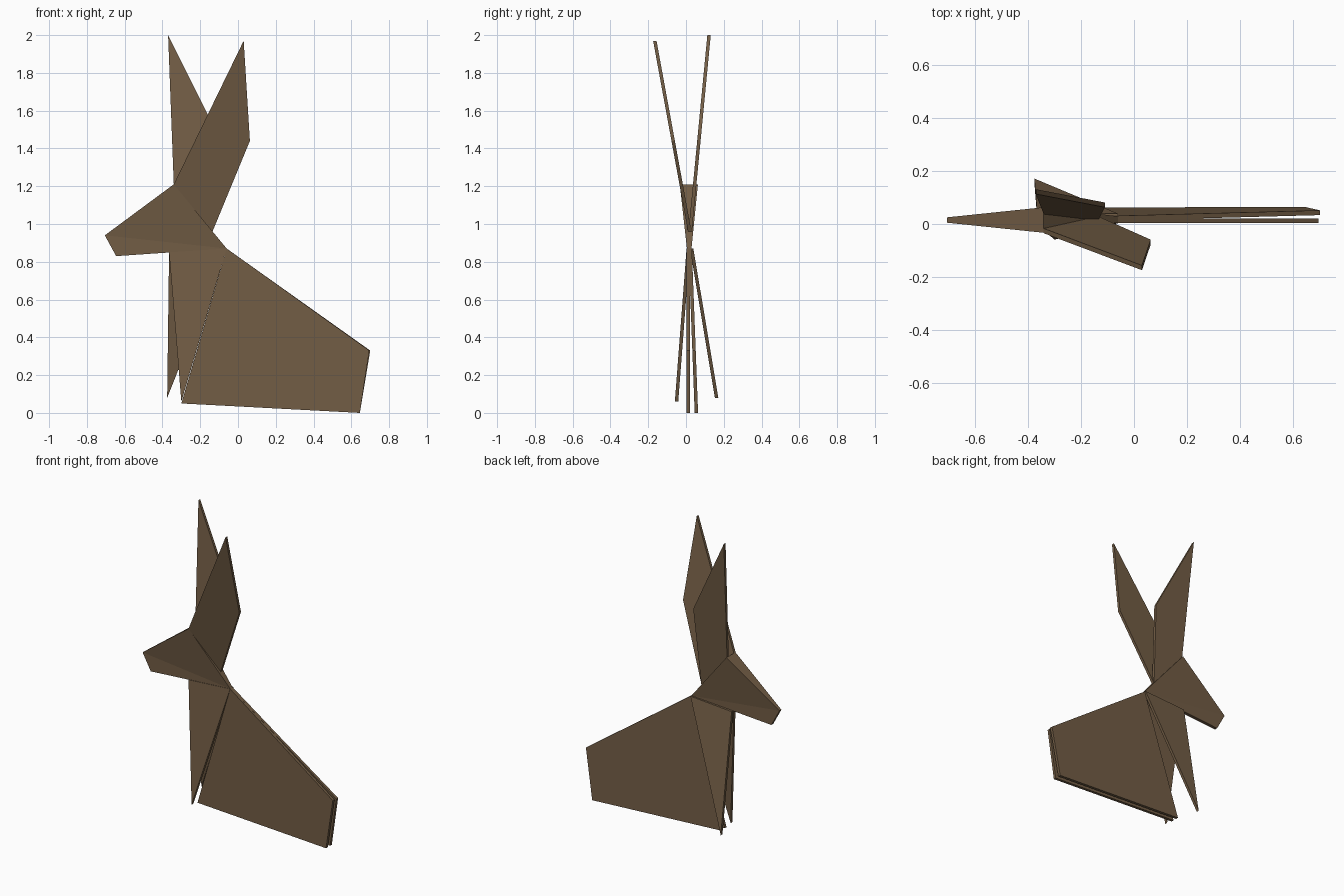
import bpy

if "Cube" in bpy.data.objects:
    bpy.data.objects.remove(bpy.data.objects["Cube"])

paper = bpy.data.materials.new("brown_paper")
paper.diffuse_color = (0.17, 0.11, 0.06, 1)
paper.use_nodes = True
paper.node_tree.nodes["Principled BSDF"].inputs["Base Color"].default_value = paper.diffuse_color


def sheet(name, outline, split=False):
    """Closed flat piece from (x, z, y centre, half thickness) corners."""
    n = len(outline)
    verts = [(x, y - h, z) for x, z, y, h in outline]
    verts += [(x, y + h, z) for x, z, y, h in outline]
    front = [[0, 1, 3], [1, 2, 3]] if split else [list(range(n))]
    faces = [f[::-1] for f in front] + [[i + n for i in f] for f in front]
    faces += [[i, (i + 1) % n, (i + 1) % n + n, i + n] for i in range(n)]
    mesh = bpy.data.meshes.new(name)
    mesh.from_pydata(verts, [], faces)
    mesh.materials.append(paper)
    obj = bpy.data.objects.new(name, mesh)
    bpy.context.collection.objects.link(obj)
    # consistent outward normals
    bpy.context.view_layer.objects.active = obj
    obj.select_set(True)
    bpy.ops.object.mode_set(mode='EDIT')
    bpy.ops.mesh.select_all(action='SELECT')
    bpy.ops.mesh.normals_make_consistent(inside=False)
    bpy.ops.object.mode_set(mode='OBJECT')
    obj.select_set(False)


def plate(name, outline, z0, y0, z1, y1):
    """Thin leaning plate: y runs from y0 at height z0 to y1 at z1."""
    lean = (y1 - y0) / (z1 - z0)
    sheet(name, [(x, z, y0 + (z - z0) * lean, 0.009) for x, z in outline])


# Head: wedge, wide at the crown
sheet("head", [(-0.34, 1.21, 0.015, 0.048), (-0.705, 0.94, 0.015, 0.01),
               (-0.645, 0.83, 0.015, 0.01), (-0.06, 0.87, 0.017, 0.012)], True)

# Ears, leaning apart
plate("front_ear", [(-0.34, 1.21), (0.03, 1.97), (0.063, 1.44), (-0.135, 0.96)],
      0.96, 0.02, 1.97, -0.165)
plate("back_ear", [(-0.34, 1.21), (-0.37, 2.0), (-0.11, 1.48), (-0.135, 0.96)],
      0.96, 0.022, 2.0, 0.122)

# Body halves
body = [(-0.06, 0.87), (0.70, 0.33), (0.645, 0.0), (-0.30, 0.05)]
plate("front_body_half", [(min(x, 0.695), z) for x, z in body], 0.0, 0.012, 0.87, 0.012)
plate("back_body_half", body, 0.0, 0.055, 0.87, 0.022)

# Front legs: pointed triangles
plate("front_leg_near", [(-0.365, 0.85), (-0.06, 0.87), (-0.30, 0.06)],
      0.06, -0.05, 0.87, 0.012)
plate("front_leg_far", [(-0.365, 0.85), (-0.06, 0.87), (-0.375, 0.08)],
      0.08, 0.162, 0.87, 0.03)
